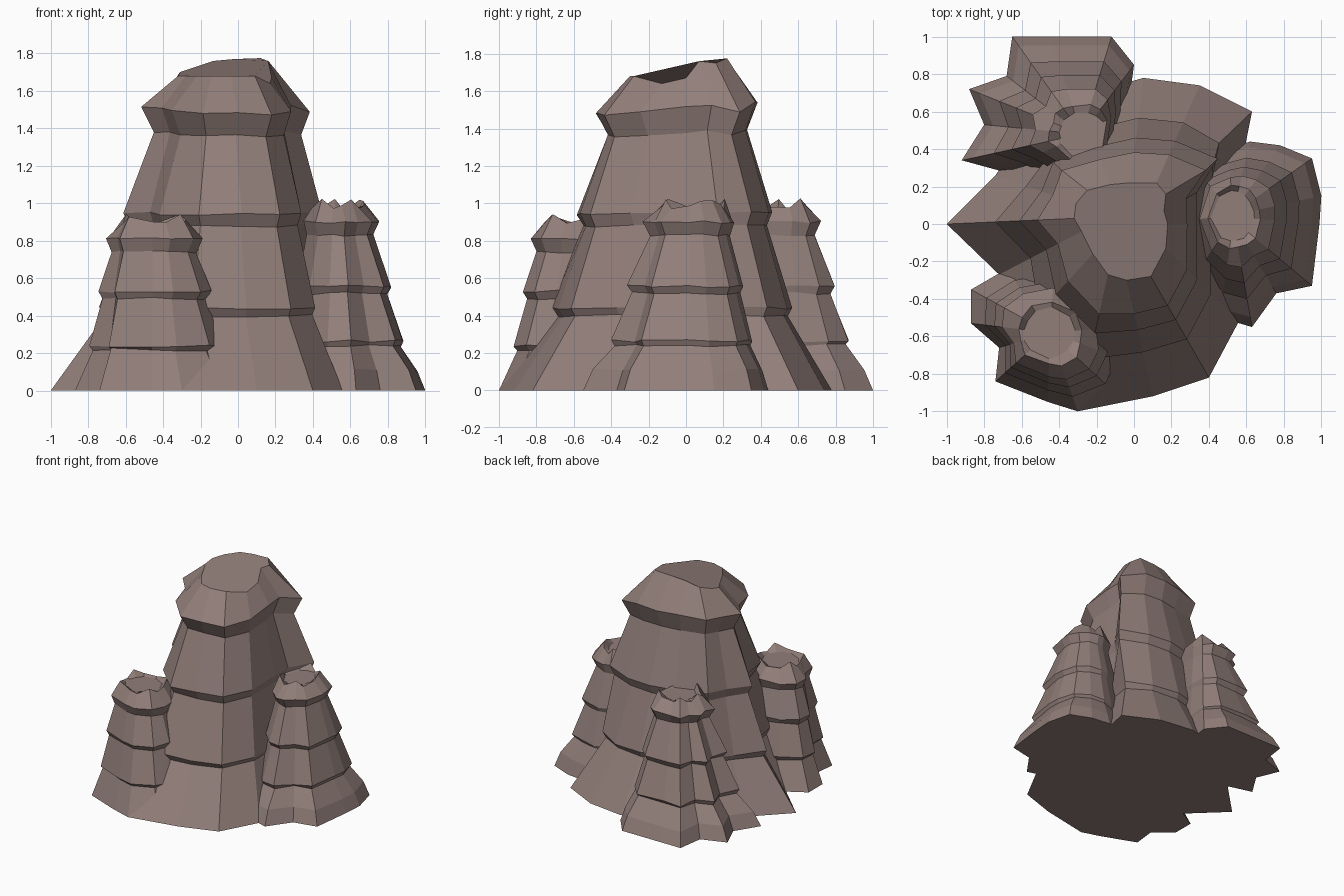
import bpy, bmesh, math, random

random.seed(4)
rock = bpy.data.materials.new("brown_grey_rock")
rock.diffuse_color = (0.285, 0.21, 0.193, 1)


def spire(name, base, top, tiers, tilt=0.0, spike=0.0, bulge={}):
    """Loft from a ragged base outline to a small top outline through stepped tiers."""
    bm = bmesh.new()
    height = tiers[-1][1]
    last = len(tiers) - 1
    rings = []
    for k, (f0, z) in enumerate(tiers):
        ring = []
        for i, (b, t) in enumerate(zip(base, top)):
            f, h = f0, z
            if 0 < k < last:
                h += random.uniform(-0.008, 0.008)
            if spike and k == last - 1:            # jagged crown rim
                h += spike if i % 3 == 0 else random.uniform(-spike, 0)
                f += random.uniform(-0.05, 0.03)
            x = b[0] + (t[0] - b[0]) * f
            y = b[1] + (t[1] - b[1]) * f
            if i in bulge and 2 < k < last:        # protruding buttress
                x += bulge[i][0]
                y += bulge[i][1]
                h += bulge[i][2] * (z / height) ** 4
            h += tilt * y * (z / height) ** 4
            if k == last and len(t) > 2:           # uneven summit heights
                h = t[2]
            ring.append(bm.verts.new((x, y, h)))
        rings.append(ring)
    n = len(base)
    for lo, hi in zip(rings, rings[1:]):
        for i in range(n):
            j = (i + 1) % n
            bm.faces.new((lo[i], lo[j], hi[j], hi[i]))
    bm.faces.new(rings[0][::-1])
    bm.faces.new(rings[-1])
    bmesh.ops.recalc_face_normals(bm, faces=bm.faces[:])
    mesh = bpy.data.meshes.new(name)
    bm.to_mesh(mesh)
    bm.free()
    mesh.materials.append(rock)
    obj = bpy.data.objects.new(name, mesh)
    bpy.context.collection.objects.link(obj)


def crown(base, cx, cy, rx, ry):
    """Small top outline that follows the directions of the base outline."""
    out = []
    for x, y in base:
        a = math.atan2(y - cy, x - cx)
        out.append((cx + rx * math.cos(a), cy + ry * math.sin(a)))
    return out


# Main spire: base and summit outlines, counter-clockwise
main_base = [(-1, 0), (-0.72, -0.27), (-0.68, -0.66), (-0.3, -1), (0.1, -0.92),
             (0.4, -0.82), (0.56, -0.52), (0.54, 0.0), (0.57, 0.3), (0.63, 0.6),
             (0.35, 0.74), (0.05, 0.78), (-0.3, 0.68), (-0.58, 0.48), (-0.74, 0.26)]
main_top = [(-0.32, 0.03, 1.68), (-0.28, -0.04, 1.68), (-0.22, -0.16, 1.68),
            (-0.14, -0.27, 1.68), (-0.04, -0.3, 1.68), (0.09, -0.28, 1.68),
            (0.17, -0.13, 1.64), (0.18, 0.0, 1.67), (0.16, 0.07, 1.76),
            (0.17, 0.16, 1.75), (0.12, 0.22, 1.775), (-0.02, 0.22, 1.77),
            (-0.13, 0.21, 1.76), (-0.25, 0.18, 1.72), (-0.31, 0.11, 1.70)]
main_tiers = [(0, 0), (0.42, 0.40), (0.38, 0.44), (0.62, 0.88), (0.57, 0.95),
              (0.81, 1.38), (0.71, 1.51), (1, 1.73)]
spire("main_spire", main_base, main_top, main_tiers, tilt=0.12,
      bulge={9: (0.08, 0.0, -0.07), 13: (-0.04, 0.02, 0)})

# Front left spire
front_base = [(-0.87, -0.35), (-0.87, -0.53), (-0.72, -0.66), (-0.74, -0.84),
              (-0.46, -0.95), (-0.3, -1), (-0.08, -0.92), (0.0, -0.74), (-0.05, -0.55),
              (-0.15, -0.34), (-0.42, -0.2), (-0.68, -0.24)]
front_tiers = [(0, 0), (0.35, 0.22), (0.28, 0.24), (0.54, 0.49), (0.46, 0.53),
               (0.72, 0.74), (0.61, 0.81), (0.92, 0.91), (1.05, 0.89)]
spire("front_left_spire", front_base, crown(front_base, -0.45, -0.58, 0.15, 0.15),
      front_tiers, spike=0.025)

# Right and back left spires share taller tiers
tall_tiers = [(0, 0), (0.12, 0.11), (0.38, 0.24), (0.34, 0.265), (0.59, 0.52),
              (0.53, 0.555), (0.81, 0.83), (0.72, 0.90), (0.94, 0.99), (1.05, 0.97)]
right_base = [(1, 0.15), (0.99, 0), (0.95, -0.33), (0.76, -0.37), (0.63, -0.55),
              (0.46, -0.5), (0.3, -0.3), (0.22, 0.02), (0.3, 0.32), (0.5, 0.4),
              (0.62, 0.44), (0.78, 0.42), (0.95, 0.35)]
spire("right_spire", right_base, crown(right_base, 0.53, 0.04, 0.13, 0.15),
      tall_tiers, spike=0.03)

back_base = [(0, 0.85), (-0.12, 1), (-0.45, 1), (-0.65, 1), (-0.68, 0.79),
             (-0.88, 0.72), (-0.8, 0.53), (-0.92, 0.34), (-0.7, 0.28),
             (-0.4, 0.15), (-0.08, 0.28), (-0.03, 0.62)]
spire("back_left_spire", back_base, crown(back_base, -0.28, 0.48, 0.14, 0.14),
      tall_tiers, spike=0.03)
